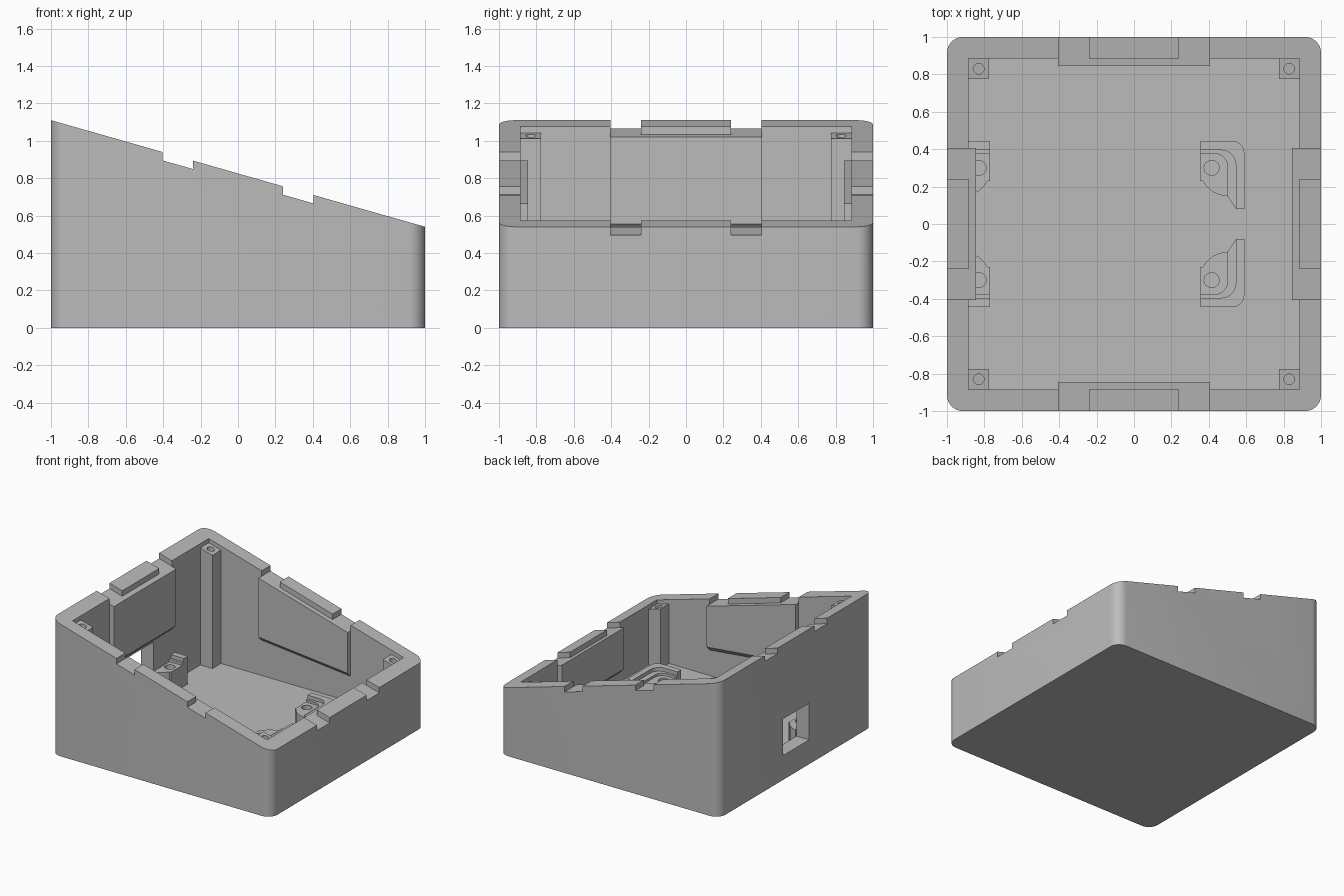
import bpy, bmesh, math

cube = bpy.data.objects.get("Cube")
if cube:
    bpy.data.objects.remove(cube)

grey = bpy.data.materials.new("light grey plastic")
grey.use_nodes = True
grey.diffuse_color = (0.5, 0.5, 0.5, 1)
grey.node_tree.nodes["Principled BSDF"].inputs["Base Color"].default_value = grey.diffuse_color


def rim(drop=0.0):
    """Sloping height of the rim, lowered by drop."""
    return lambda x, y: 0.825 - 0.285 * x - drop


def height(z, x, y):
    return z(x, y) if callable(z) else z


def prism(name, outline, low, high):
    """Upright prism whose ends may slope."""
    bm = bmesh.new()
    a = [bm.verts.new((x, y, height(low, x, y))) for x, y in outline]
    b = [bm.verts.new((x, y, height(high, x, y))) for x, y in outline]
    bm.faces.new(a[::-1])
    bm.faces.new(b)
    n = len(a)
    for i in range(n):
        j = (i + 1) % n
        bm.faces.new((a[i], a[j], b[j], b[i]))
    bmesh.ops.recalc_face_normals(bm, faces=bm.faces)
    mesh = bpy.data.meshes.new(name)
    bm.to_mesh(mesh)
    bm.free()
    mesh.materials.append(grey)
    obj = bpy.data.objects.new(name, mesh)
    bpy.context.collection.objects.link(obj)
    return obj


def rect(x0, x1, y0, y1):
    return [(x0, y0), (x1, y0), (x1, y1), (x0, y1)]


def arc(cx, cy, r, start, end, steps):
    return [(cx + r * math.cos(math.radians(start + (end - start) * i / steps)),
             cy + r * math.sin(math.radians(start + (end - start) * i / steps)))
            for i in range(steps + 1)]


def disc(x, y, r):
    return arc(x, y, r, 0, 345, 23)


def wall_rect(axis, s, inner, outer, half):
    """Rectangle on one of the four walls."""
    d0, d1 = sorted((s * inner, s * outer))
    return rect(-half, half, d0, d1) if axis == "y" else rect(d0, d1, -half, half)


def cut(obj, cutters):
    """Subtract cutters, bake the result and discard them."""
    for c in cutters:
        c.hide_render = True
        mod = obj.modifiers.new("cut", "BOOLEAN")
        mod.operation, mod.solver, mod.object = "DIFFERENCE", "EXACT", c
    bpy.context.view_layer.update()
    graph = bpy.context.evaluated_depsgraph_get()
    mesh = bpy.data.meshes.new_from_object(obj.evaluated_get(graph))
    obj.modifiers.clear()
    obj.data = mesh
    for c in cutters:
        bpy.data.objects.remove(c)


def smooth(obj):
    bpy.ops.object.select_all(action="DESELECT")
    obj.select_set(True)
    bpy.context.view_layer.objects.active = obj
    bpy.ops.object.shade_smooth_by_angle(angle=math.radians(30))


FLOOR, IN, PANEL, STEP = 0.08, 0.885, 0.845, 0.045
walls = [(axis, s) for axis in "xy" for s in (-1, 1)]

# Sloped case with rounded upright corners
outline = []
for q, (sx, sy) in enumerate([(1, 1), (-1, 1), (-1, -1), (1, -1)]):
    outline += arc(sx * 0.915, sy * 0.915, 0.085, 90 * q, 90 * q + 90, 8)
case = prism("case", outline, 0, rim())
cutters = [prism("cavity", rect(-IN, IN, -IN, IN), FLOOR, 1.6),
           prism("cable_opening", rect(-1.2, -0.8, -0.17, 0.17), 0.2, 0.5)]
cutters += [prism("rim_notch", wall_rect(a, s, 0.8, 1.2, 0.405), rim(STEP), 1.8)
            for a, s in walls]
cut(case, cutters)
smooth(case)

# Raised tongues on the rim and thickening panels on the inner walls
for a, s in walls:
    side = {("x", -1): "right", ("x", 1): "left", ("y", -1): "front", ("y", 1): "back"}[a, s]
    prism(side + "_tongue", wall_rect(a, s, IN, 1, 0.24), rim(STEP), rim())
    if a == "y":
        bottom = lambda x, y: 0.37 - 0.1 * x - (abs(y) - PANEL)
    else:
        base = 0.2 if s > 0 else 0.555
        bottom = lambda x, y, base=base: base - (abs(x) - PANEL)
    prism(side + "_panel", wall_rect(a, s, PANEL, IN, 0.405), bottom, rim(STEP))

# Corner screw posts
for sx in (-1, 1):
    for sy in (-1, 1):
        xs, ys = sorted((sx * 0.775, sx * IN)), sorted((sy * 0.775, sy * IN))
        post = prism("corner_post", rect(*xs, *ys), FLOOR, rim(0.035))
        cut(post, [prism("screw_hole", disc(sx * 0.83, sy * 0.83, 0.028), rim(0.25), 1.6)])

# Board brackets: screw shelf, inner step and outer fence
outer = [(0.355, 0.445)] + arc(0.525, 0.38, 0.065, 90, 0, 6) + [(0.59, 0.08)]
middle = [(0.355, 0.395)] + arc(0.465, 0.315, 0.08, 90, 0, 6) + [(0.545, 0.08)]
inner = [(0.355, 0.375)] + arc(0.435, 0.31, 0.065, 90, 0, 6) + [(0.5, 0.15)]
shelf = inner + arc(0.5, 0.3, 0.15, 270, 208, 6) + [(0.355, 0.23)]
parts = [("bracket_shelf", shelf, 0.26),
         ("bracket_step", middle + inner[::-1], 0.28),
         ("bracket_fence", outer + middle[::-1], 0.31)]

for near_wall in (False, True):
    for sy in (-1, 1):
        place = lambda p: (-0.415 - p[0] if near_wall else p[0], sy * p[1])
        for name, pts, top in parts:
            obj = prism(name, [place(p) for p in pts], FLOOR - 0.01, top)
            cutters = []
            if name == "bracket_shelf":
                hx, hy = place((0.415, 0.3))
                cutters.append(prism("screw_hole", disc(hx, hy, 0.04), 0.12, 0.5))
            if near_wall:
                cutters.append(prism("wall_trim", rect(-1.3, -0.887, -0.6, 0.6), -0.1, 0.6))
            if cutters:
                cut(obj, cutters)
            smooth(obj)
